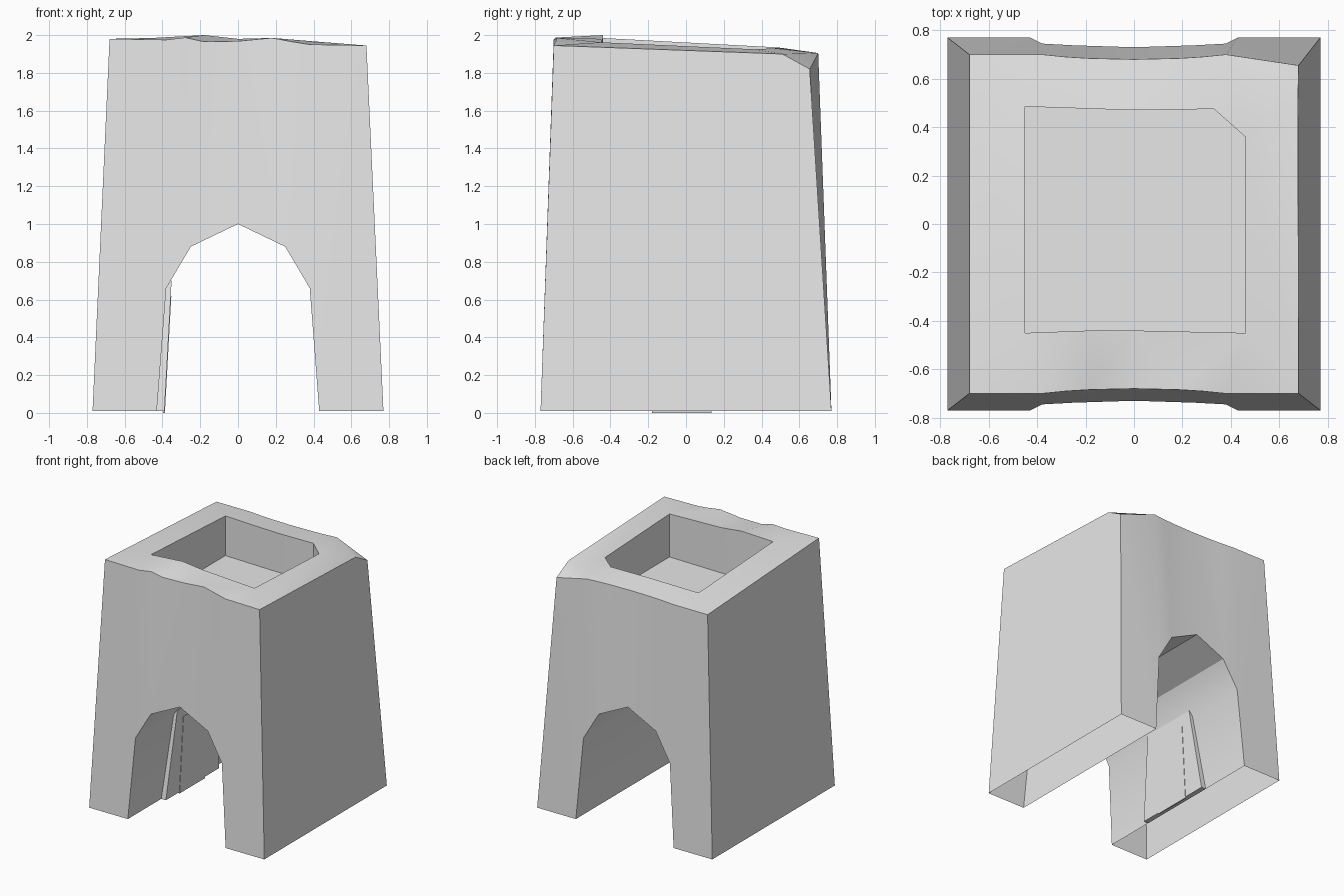
import bpy
import bmesh

cube = bpy.data.objects.get("Cube")
if cube:
    bpy.data.objects.remove(cube, do_unlink=True)

stone = bpy.data.materials.new("pale grey stone")
stone.use_nodes = True
GREY = (0.8, 0.8, 0.8, 1)
stone.diffuse_color = GREY
stone.node_tree.nodes["Principled BSDF"].inputs["Base Color"].default_value = GREY


def finish(bm, name):
    bmesh.ops.recalc_face_normals(bm, faces=bm.faces[:])
    mesh = bpy.data.meshes.new(name)
    bm.to_mesh(mesh)
    bm.free()
    mesh.materials.append(stone)
    obj = bpy.data.objects.new(name, mesh)
    bpy.context.collection.objects.link(obj)
    bpy.ops.object.select_all(action='DESELECT')
    obj.select_set(True)
    bpy.context.view_layer.objects.active = obj
    bpy.ops.object.shade_smooth_by_angle()
    return obj


# Tower block with arched passage, chipped rim and sunken top
bm = bmesh.new()
BASE = 0.01
half_arch = [(-0.77, BASE, 0.77), (-0.43, BASE, 0.77), (-0.38, 0.66, 0.745), (-0.25, 0.88, 0.738)]
arch = half_arch + [(0, 1, 0.73)] + [(-x, z, y) for x, z, y in reversed(half_arch)]
top_x = [-0.68, -0.38, -0.28, -0.18, 0, 0.18, 0.28, 0.38, 0.68]
top_y = [0.7, 0.7, 0.69, 0.684, 0.68, 0.684, 0.69, 0.7, 0.7]
front_z = [1.98, 1.975, 1.987, 1.965, 1.968, 1.985, 1.966, 1.95, 1.945]


def arched_wall(side, heights, depths):
    low = [bm.verts.new((x, side * y, z)) for x, z, y in arch]
    top = [bm.verts.new((x, side * y, z)) for x, y, z in zip(top_x, depths, heights)]
    for b, t in ((low, top), (low[::-1], top[::-1])):
        bm.faces.new((b[0], b[1], b[2], t[1], t[0]))
        bm.faces.new((b[2], b[3], t[2], t[1]))
        bm.faces.new((b[3], t[3], t[2]))
        bm.faces.new((b[3], b[4], t[4], t[3]))
    return low, top


fl, f = arched_wall(-1, front_z, top_y)
bl, b = arched_wall(1, [1.905] * 8 + [1.82], top_y[:8] + [0.655])

# Passage surface and the two plain outer walls
for i in range(1, 7):
    bm.faces.new((fl[i], fl[i + 1], bl[i + 1], bl[i]))
chip = bm.verts.new((0.677, 0.51, 1.9))
bm.faces.new((fl[0], bl[0], b[0], f[0]))
bm.faces.new((fl[8], bl[8], b[8], chip, f[8]))

# Sunken pit
PIT_FLOOR = 1.62
pit = [bm.verts.new(p) for p in (
    (-0.45, -0.45, 1.985), (-0.18, -0.44, 2.0), (0, -0.44, 1.98), (0.46, -0.45, 1.962),
    (0.46, 0.36, 1.925), (0.33, 0.475, 1.93), (0, 0.47, 1.93), (-0.45, 0.485, 1.935))]
floor = [bm.verts.new((v.co.x, v.co.y, PIT_FLOOR)) for v in pit]
for i in range(len(pit)):
    j = (i + 1) % len(pit)
    bm.faces.new((pit[i], pit[j], floor[j], floor[i]))
bm.faces.new(floor)

# Uneven rim between the pit and the outer walls
p = pit
for face in (
        (f[0], f[1], p[0]), (f[1], f[2], p[1], p[0]), (f[2], f[3], p[1]),
        (f[3], f[4], p[2], p[1]), (f[4], f[5], p[2]), (f[5], f[6], p[3], p[2]),
        (f[6], f[7], p[3]), (f[7], f[8], p[3]), (f[8], chip, p[4], p[3]),
        (chip, b[8], b[7]), (chip, b[7], p[4]), (p[4], b[7], p[5]),
        (b[7], b[6], b[5], b[4], p[6], p[5]), (b[4], b[3], b[2], b[1], p[7], p[6]),
        (b[1], b[0], p[7]), (b[0], f[0], p[0], p[7])):
    bm.faces.new(face)
finish(bm, "tower_block")


# Door on the passage wall: slabs leaning with the wall
def leaning_slab(name, outline, proud, depth):
    bm = bmesh.new()

    def ring(offset):
        return [bm.verts.new((-0.39 + 0.055 * z + offset, y, z)) for y, z in outline]

    outer, inner = ring(proud), ring(proud - depth)
    bm.faces.new(outer)
    bm.faces.new(inner)
    n = len(outline)
    for i in range(n):
        j = (i + 1) % n
        bm.faces.new((outer[i], outer[j], inner[j], inner[i]))
    return finish(bm, name)


leaning_slab("door_frame", [(-0.35, BASE), (0.32, BASE), (0.22, 0.7), (-0.26, 0.7)], 0, 0.04)
leaning_slab("door_panel", [(-0.18, 0), (0.135, 0), (0.135, 0.62), (-0.18, 0.62)], 0.003, 0.009)
